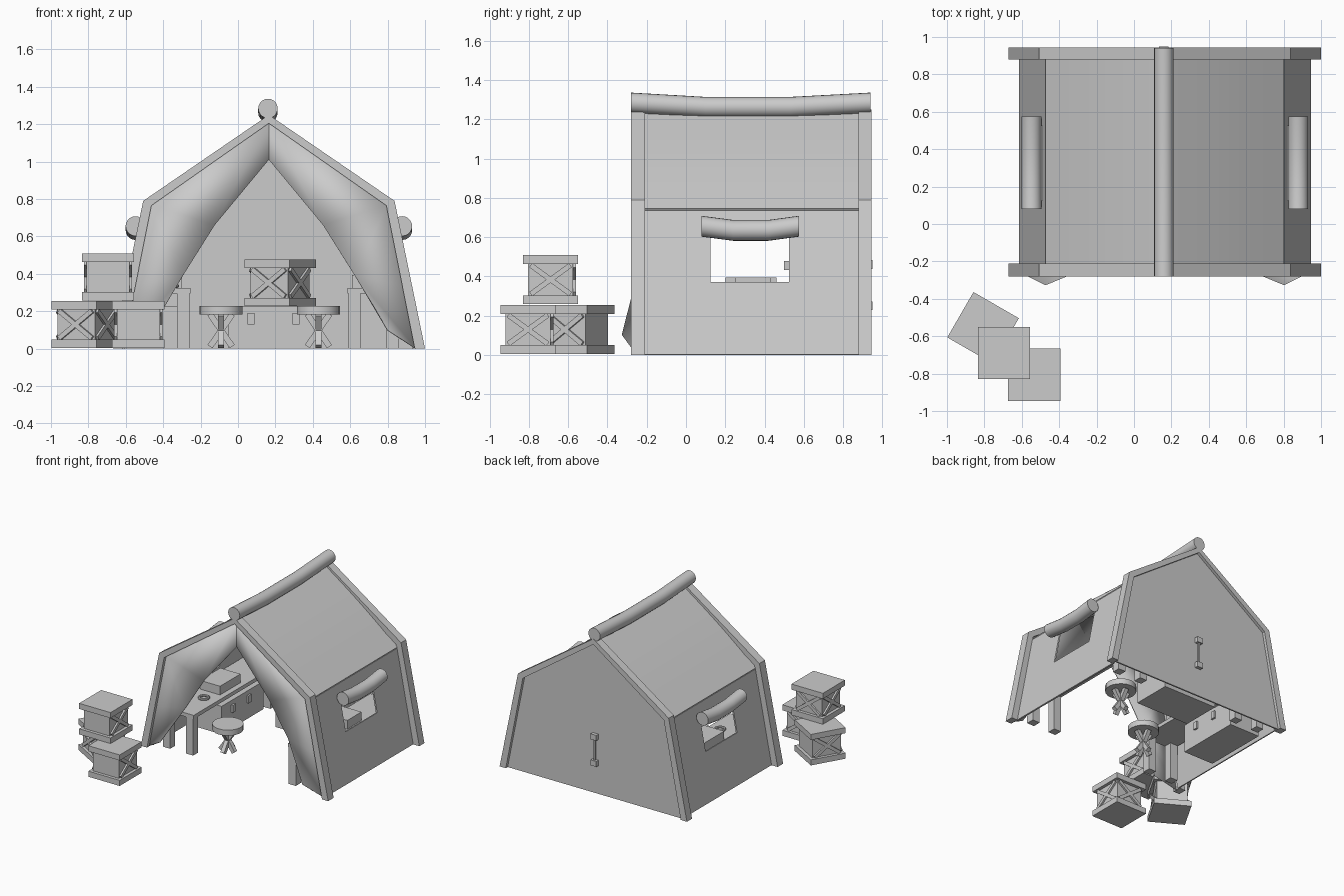
import bpy, bmesh, math
from mathutils import Matrix, Vector

cube = bpy.data.objects.get("Cube")
if cube:
    bpy.data.objects.remove(cube, do_unlink=True)

CX, FRONT, BACK = 0.165, -0.28, 0.945
GREY = (0.6, 0.6, 0.6, 1)
mat = bpy.data.materials.new("plain_grey")
mat.use_nodes = True
mat.diffuse_color = GREY
mat.node_tree.nodes["Principled BSDF"].inputs["Base Color"].default_value = GREY


def finish(bm, name, smooth=False, thick=0):
    bmesh.ops.recalc_face_normals(bm, faces=bm.faces)
    me = bpy.data.meshes.new(name)
    bm.to_mesh(me)
    bm.free()
    me.materials.append(mat)
    ob = bpy.data.objects.new(name, me)
    bpy.context.collection.objects.link(ob)
    if thick:
        mod = ob.modifiers.new("thickness", "SOLIDIFY")
        mod.thickness, mod.offset = thick, 0
    if smooth:
        bpy.ops.object.select_all(action="DESELECT")
        bpy.context.view_layer.objects.active = ob
        ob.select_set(True)
        bpy.ops.object.shade_smooth_by_angle(angle=math.radians(40))
    return ob


def add_box(bm, centre, size, rot=Matrix()):
    m = Matrix.Translation(centre) @ rot @ Matrix.Diagonal((*size, 1))
    bmesh.ops.create_cube(bm, size=1, matrix=m)


def box(name, x, y, z):
    bm = bmesh.new()
    spans = (x, y, z)
    add_box(bm, [(a + b) / 2 for a, b in spans], [abs(b - a) for a, b in spans])
    return finish(bm, name)


def extrude(bm, faces, vec):
    r = bmesh.ops.extrude_face_region(bm, geom=faces)
    vs = [v for v in r["geom"] if isinstance(v, bmesh.types.BMVert)]
    bmesh.ops.translate(bm, verts=vs, vec=vec)


def roll(name, x, radius, path):
    """Round cloth roll sagging along y."""
    bm = bmesh.new()
    rings = []
    n = 20
    for y, z in path:
        rings.append([bm.verts.new((x + radius * math.cos(t * math.tau / n), y,
                                    z + radius * math.sin(t * math.tau / n))) for t in range(n)])
    for a, b in zip(rings, rings[1:]):
        for i in range(n):
            j = (i + 1) % n
            bm.faces.new((a[i], a[j], b[j], b[i]))
    bm.faces.new(rings[0])
    bm.faces.new(rings[-1])
    finish(bm, name, True)


# Tent end frames
half_out = [(0.835, 0), (0.672, 0.79), (0, 1.25)]
half_in = [(0.78, 0), (0.628, 0.765), (0, 1.205)]


def mirrored(half):
    return half + [(-x, z) for x, z in reversed(half[:-1])]


for name, y, depth in (("front_frame", FRONT, 0.07), ("back_frame", BACK, -0.065)):
    bm = bmesh.new()
    outer, inner = ([bm.verts.new((CX + x, y, z)) for x, z in mirrored(h)]
                    for h in (half_out, half_in))
    faces = [bm.faces.new((outer[i], outer[i + 1], inner[i + 1], inner[i])) for i in range(4)]
    extrude(bm, faces, (0, depth, 0))
    finish(bm, name)

# Back cloth
bm = bmesh.new()
bm.faces.new([bm.verts.new((CX + x, 0.915, z)) for x, z in mirrored(half_in)])
finish(bm, "back_cloth", thick=0.012)

# Front cloth with parted opening, lower corners folded outward
for side, label in ((1, "left"), (-1, "right")):
    bm = bmesh.new()
    pt = lambda x, z, y=-0.25: bm.verts.new((CX + side * x, y, z))
    top, eave, mid, foot = pt(0, 1.21), pt(0.632, 0.77), pt(0.72, 0.34), pt(0.785, 0)
    peak, upper, lower, flap = pt(0, 1.01), pt(0.29, 0.66), pt(0.46, 0.39), pt(0.635, 0.1, -0.325)
    for f in ((top, eave, upper, peak), (eave, mid, lower, upper),
              (lower, mid, foot), (lower, foot, flap)):
        bm.faces.new(f)
    finish(bm, label + "_door_cloth", True, 0.008)

    # Side wall with window opening
    bm = bmesh.new()
    ys, zs = (-0.22, 0.125, 0.525, 0.89), (0, 0.37, 0.64, 0.735)
    grid = [[bm.verts.new((CX + side * (0.775 - 0.196 * z), y, z)) for y in ys] for z in zs]
    for i in range(3):
        for j in range(3):
            if (i, j) != (1, 1):
                bm.faces.new((grid[i][j], grid[i][j + 1], grid[i + 1][j + 1], grid[i + 1][j]))
    finish(bm, label + "_wall", thick=0.012)

    # Roof slope with a gentle belly
    bm = bmesh.new()
    edge = []
    steps = 8
    for k in range(steps + 1):
        t = k / steps
        bulge = 0.012 * math.sin(math.pi * t)
        edge.append((CX + side * (0.638 * (1 - t) + 0.57 * bulge), 0.745 + 0.485 * t + 0.8 * bulge))
    a = [bm.verts.new((x, -0.22, z)) for x, z in edge]
    b = [bm.verts.new((x, 0.89, z)) for x, z in edge]
    faces = [bm.faces.new((a[i], a[i + 1], b[i + 1], b[i])) for i in range(steps)]
    extrude(bm, faces, (-side * 0.018, 0, -0.026))
    finish(bm, label + "_roof", True)

    # Rolled window blind
    roll(label + "_window_roll", CX + side * 0.713, 0.053,
         [(0.08, 0.655), (0.24, 0.634), (0.42, 0.634), (0.575, 0.655)])

# Ridge roll
roll("ridge_roll", 0.16, 0.052, [(FRONT, 1.284), (0.1, 1.262), (0.53, 1.262), (0.94, 1.284)])

# Back door clasp
for z in (0.25, 0.46):
    box("clasp_block", (0.135, 0.185), (0.91, 0.95), (z - 0.022, z + 0.022))
box("clasp_bar", (0.154, 0.166), (0.925, 0.94), (0.25, 0.46))


# Crates with crossed braces
def crate(name, x, y, z, turn=0):
    bm = bmesh.new()
    w, h, slab = 0.28, 0.25, 0.045
    for c in (slab / 2, h - slab / 2):
        add_box(bm, (0, 0, c), (w, w, slab))
    add_box(bm, (0, 0, h / 2), (w - 0.05, w - 0.05, h - slab))
    tilt = math.atan2(h - 2 * slab, w - 0.06)
    for q in (0, 1, 2):
        spin = Matrix.Rotation(q * math.pi / 2, 4, "Z")
        for s in (1, -1):
            rot = spin @ Matrix.Rotation(s * tilt, 4, "X")
            add_box(bm, spin @ Vector((w / 2 - 0.02, 0, h / 2)), (0.018, 0.25, 0.026), rot)
    bm.transform(Matrix.Translation((x, y, z)) @ Matrix.Rotation(math.radians(turn), 4, "Z"))
    finish(bm, name)


crate("turned_crate", -0.807, -0.555, 0.004, 150)
crate("corner_crate", -0.533, -0.805, 0.004)
crate("stacked_crate", -0.695, -0.69, 0.258)
crate("inside_crate", 0.225, 0.69, 0.227, 150)

# Tables along both walls
for side, label in ((1, "left"), (-1, "right")):
    sx = lambda a, b: (CX + side * a, CX + side * b)
    y0, y1 = -0.2, 0.85
    box(label + "_table_top", sx(0.42, 0.7), (y0, y1), (0.295, 0.325))
    for xa in (0.425, 0.63):
        for ya in (y0, y1 - 0.065):
            box(label + "_table_leg", sx(xa, xa + 0.065), (ya, ya + 0.065), (0, 0.3))
box("left_table_box", (0.61, 0.8), (0.25, 0.43), (0.325, 0.395))
box("right_table_box", (-0.48, -0.3), (0.2, 0.46), (0.325, 0.395))

# Coil of rope on the table
bm = bmesh.new()
R, r, n, m = 0.035, 0.01, 16, 8
rings = []
for i in range(n):
    a = math.tau * i / n
    rings.append([bm.verts.new(((R + r * math.cos(math.tau * j / m)) * math.cos(a) - 0.36,
                                (R + r * math.cos(math.tau * j / m)) * math.sin(a) + 0.08,
                                0.335 + r * math.sin(math.tau * j / m))) for j in range(m)])
for i in range(n):
    for j in range(m):
        p, q, k = rings[i], rings[(i + 1) % n], (j + 1) % m
        bm.faces.new((p[j], q[j], q[k], p[k]))
finish(bm, "rope_coil", True)

# Chests with latches
box("back_chest", (-0.05, 0.43), (0.55, 0.87), (0, 0.225))
for x in (0.07, 0.31):
    box("back_chest_latch", (x - 0.018, x + 0.018), (0.535, 0.56), (0.13, 0.19))
box("side_chest", (-0.57, -0.3), (0.22, 0.75), (0, 0.225))
for y in (0.36, 0.56):
    box("side_chest_latch", (-0.31, -0.285), (y - 0.018, y + 0.018), (0.13, 0.19))

# Stools with crossed legs
for x, y in ((-0.09, 0.0), (0.43, 0.36)):
    bm = bmesh.new()
    bmesh.ops.create_cone(bm, cap_ends=True, segments=20, radius1=0.115, radius2=0.115,
                          depth=0.045, matrix=Matrix.Translation((x, y, 0.205)))
    for s in (1, -1):
        for q in (0, 1):
            rot = Matrix.Rotation(q * math.pi / 2, 4, "Z") @ Matrix.Rotation(s * 0.6, 4, "Y")
            add_box(bm, (x, y, 0.098), (0.032, 0.032, 0.21), rot)
    finish(bm, "stool", True)
